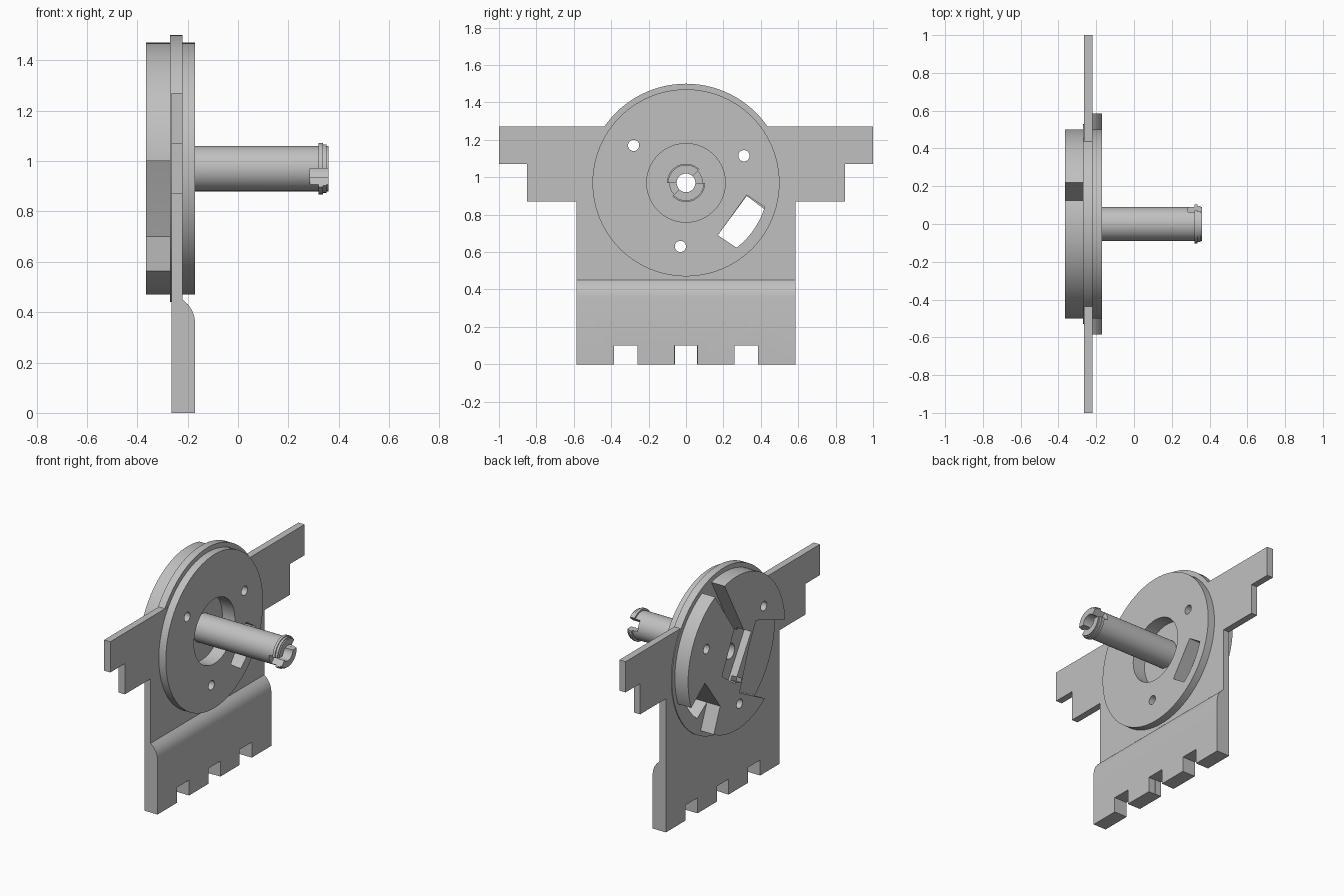
import bpy, bmesh
from math import sin, cos, pi, radians

cube = bpy.data.objects.get("Cube")
if cube:
    bpy.data.objects.remove(cube)

ZC = 0.97  # height of the shaft axis

grey = bpy.data.materials.new("light_grey")
grey.use_nodes = True
grey.diffuse_color = (0.527, 0.527, 0.527, 1)
grey.node_tree.nodes["Principled BSDF"].inputs["Base Color"].default_value = grey.diffuse_color


def arc(r, a0=0, a1=360, n=96, y=0, z=ZC):
    """Points on an arc in the YZ plane; a full turn leaves out the last point."""
    full = a1 - a0 == 360
    steps = n if full else n + 1
    return [(y + r * cos(radians(a0 + (a1 - a0) * i / n)),
             z + r * sin(radians(a0 + (a1 - a0) * i / n))) for i in range(steps)]


def prism(name, pts, lo, hi, along="x"):
    """Extrude a closed outline along x (points are y,z) or y (points are x,z)."""
    place = (lambda p, a: (a, p[0], p[1])) if along == "x" else (lambda p, a: (p[0], a, p[1]))
    bm = bmesh.new()
    face = bm.faces.new([bm.verts.new(place(p, lo)) for p in pts])
    ext = bmesh.ops.extrude_face_region(bm, geom=[face])
    verts = [v for v in ext["geom"] if isinstance(v, bmesh.types.BMVert)]
    shift = (hi - lo, 0, 0) if along == "x" else (0, hi - lo, 0)
    bmesh.ops.translate(bm, verts=verts, vec=shift)
    bmesh.ops.recalc_face_normals(bm, faces=bm.faces)
    mesh = bpy.data.meshes.new(name)
    bm.to_mesh(mesh)
    bm.free()
    mesh.materials.append(grey)
    obj = bpy.data.objects.new(name, mesh)
    bpy.context.collection.objects.link(obj)
    return obj


def cut(obj, cutters):
    """Subtract every (outline, lo, hi) prism from the object."""
    for outline, lo, hi in cutters:
        tool = prism("cutter", outline, lo, hi)
        tool.hide_render = True
        mod = obj.modifiers.new("cut", "BOOLEAN")
        mod.operation, mod.solver, mod.object = "DIFFERENCE", "EXACT", tool
        graph = bpy.context.evaluated_depsgraph_get()
        result = bpy.data.meshes.new_from_object(obj.evaluated_get(graph))
        obj.modifiers.clear()
        obj.data = result
        bpy.data.objects.remove(tool)


# Openings shared by the stacked layers
screw_holes = [(arc(0.03, n=32, y=y, z=z), -0.5, 0) for y, z in ((-0.28, 1.17), (0.31, 1.115), (-0.03, 0.63))]
window = ([(0.17, 0.69), (0.325, 0.905)] + arc(0.44, -17, -52, 14), -0.5, 0)
bore = (arc(0.05, n=48), -0.5, 0.5)
recess = (arc(0.21), -0.26, 0)
openings = screw_holes + [window, bore, recess]

# Mounting plate with stepped wings and a notched foot
half = [(0.06, 0), (0.06, 0.1), (0.26, 0.1), (0.26, 0), (0.06, 0)]
half = [(0.06, 0.1), (0.06, 0), (0.26, 0), (0.26, 0.1), (0.385, 0.1), (0.385, 0),
        (0.585, 0), (0.585, 0.87), (0.85, 0.87), (0.85, 1.07), (1, 1.07), (1, 1.27)]
plate = prism("mounting_plate", half + [(-y, z) for y, z in reversed(half)], -0.265, -0.22)
cut(plate, openings)

# Thick foot with a rounded shoulder
shoulder = [(-0.24, 0), (-0.17, 0), (-0.17, 0.36), (-0.174, 0.385), (-0.183, 0.408),
            (-0.198, 0.43), (-0.22, 0.45), (-0.24, 0.45)]
foot = prism("thick_foot", shoulder, -0.585, 0.585, "y")
cut(foot, [([(y - 0.0625, -0.1), (y + 0.0625, -0.1), (y + 0.0625, 0.1), (y - 0.0625, 0.1)], -0.5, 0)
           for y in (-0.3225, 0, 0.3225)])

# Round flange and front disc
flange = prism("round_flange", arc(0.53), -0.27, -0.221)
cut(flange, openings)
front_disc = prism("front_disc", arc(0.5), -0.22, -0.17)
cut(front_disc, openings)

# Back disc, opened by a slot, a side gap and a lower gap, with a tilted pocket
slot = [(0.125, 1.455), (0.15, 1.6), (0.3, 1.6), (0.215, 1.41), (0.02, 1.13), (-0.08, 1.08)]
side_gap = [(-0.6, 1.0), (-0.49, 1.0), (-0.2, 1.108), (-0.13, 0.97), (-0.03, 0.70), (-0.28, 0.57), (-0.6, 0.4)]
lower_gap = [(0.17, 0.69), (0.325, 0.9), (0.47, 0.79), (0.6, 0.7), (0.4, 0.4), (0.2, 0.4), (0.235, 0.53)]
pocket = [(0.02, 1.145), (-0.15, 1.055), (0.02, 0.78), (0.15, 0.875)]
slit = [(-0.05, 0.79), (0.03, 0.83), (0.04, 0.80), (-0.05, 0.76)]
back_disc = prism("back_disc", arc(0.5), -0.365, -0.262)
cut(back_disc, screw_holes + [bore] + [(g, -0.5, 0) for g in (slot, side_gap, lower_gap)]
    + [(pocket, -0.5, -0.315), (slit, -0.5, -0.33)])

# Hollow shaft with a snap collar, split by two notches at the tip
notches = [([(0, ZC)] + arc(0.2, a, a + 45, 4), 0.285, 0.5) for a in (0, 180)]
for name, radius, lo, hi in (("hollow_shaft", 0.09, -0.3, 0.36), ("snap_collar", 0.102, 0.32, 0.337),
                             ("tip_lip", 0.096, 0.337, 0.352)):
    cut(prism(name, arc(radius, n=64), lo, hi), [bore] + notches)

# Smooth the round walls and keep hard edges
for obj in bpy.context.scene.objects:
    obj.select_set(obj.type == "MESH")
bpy.context.view_layer.objects.active = plate
bpy.ops.object.shade_smooth_by_angle(angle=radians(25))
